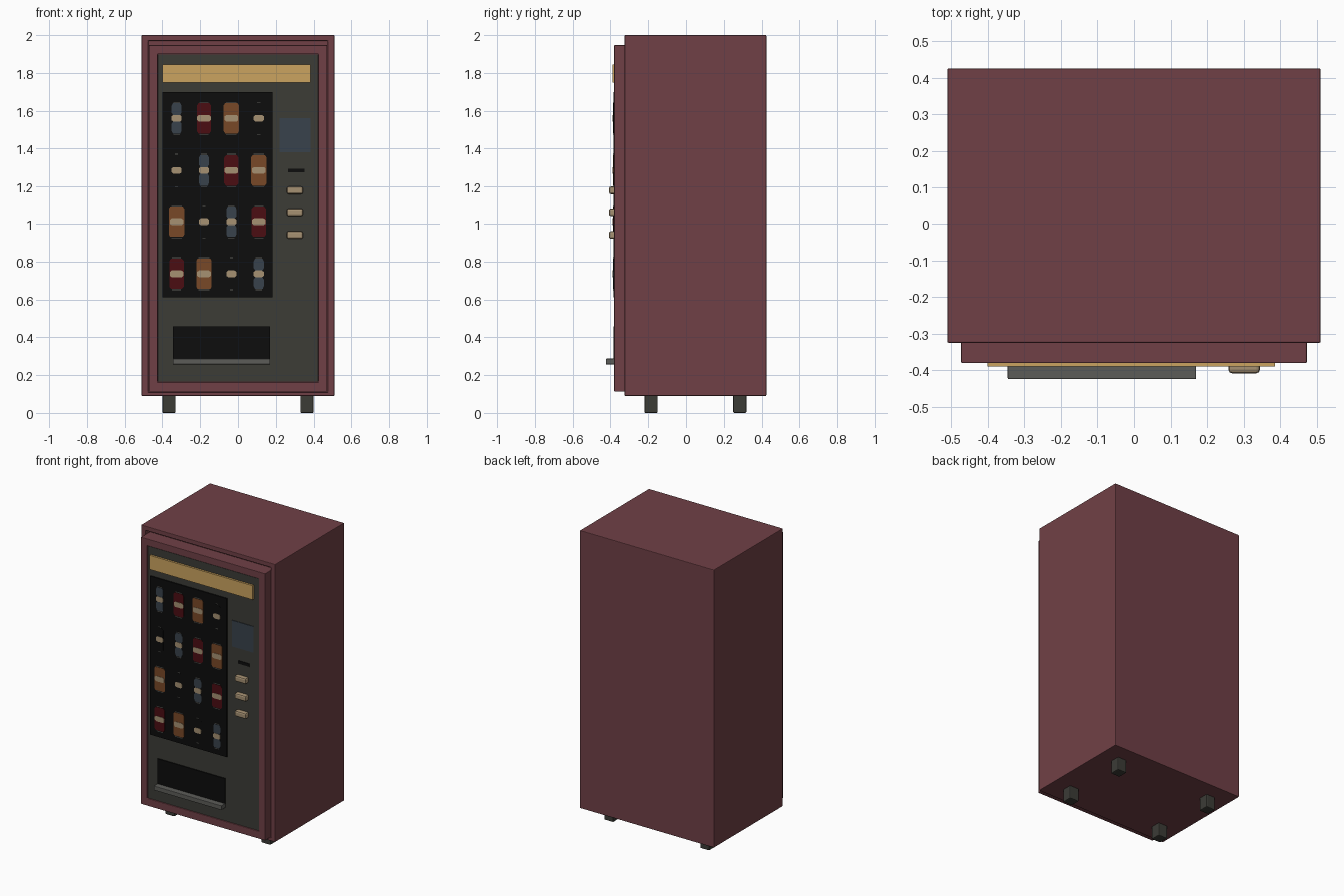
import bpy, bmesh

cube = bpy.data.objects.get("Cube")
if cube:
    bpy.data.objects.remove(cube, do_unlink=True)


def material(name, r, g, b):
    m = bpy.data.materials.new(name)
    m.use_nodes = True
    m.diffuse_color = (r, g, b, 1)
    m.node_tree.nodes["Principled BSDF"].inputs["Base Color"].default_value = (r, g, b, 1)
    return m


maroon = material("maroon paint", 0.163, 0.051, 0.061)
charcoal = material("charcoal", 0.045, 0.045, 0.037)
gold = material("gold", 0.6, 0.37, 0.115)
black = material("black", 0.004, 0.004, 0.004)
blue = material("slate blue", 0.04, 0.054, 0.072)
red = material("dark red", 0.07, 0.004, 0.006)
orange = material("burnt orange", 0.19, 0.065, 0.02)
cream = material("cream", 0.38, 0.283, 0.17)
grey = material("grey metal", 0.107, 0.107, 0.098)


def finish(name, bm, mat, bevel=0):
    bmesh.ops.recalc_face_normals(bm, faces=bm.faces)
    mesh = bpy.data.meshes.new(name)
    bm.to_mesh(mesh)
    bm.free()
    mesh.materials.append(mat)
    ob = bpy.data.objects.new(name, mesh)
    bpy.context.collection.objects.link(ob)
    if bevel:
        mod = ob.modifiers.new("Bevel", "BEVEL")
        mod.width = bevel
        mod.segments = 2
    return ob


def box_mesh(x, y, z):
    """Box between the low and high limits on each axis."""
    bm = bmesh.new()
    bmesh.ops.create_cube(bm, size=1)
    for v in bm.verts:
        v.co = [lim[0] if c < 0 else lim[1] for c, lim in zip(v.co, (x, y, z))]
    return bm


def box(name, x, y, z, mat, bevel=0):
    return finish(name, box_mesh(x, y, z), mat, bevel)


def recessed_box(name, x, y, z, inner_x, inner_z, depth, mat, bevel):
    """Box whose front face has a rectangular recess."""
    bm = box_mesh(x, y, z)
    bm.normal_update()
    front = min(bm.faces, key=lambda f: f.calc_center_median().y)
    bmesh.ops.inset_region(bm, faces=[front], thickness=0.01)
    mid_z = sum(z) / 2
    for v in front.verts:
        v.co.x = inner_x[0] if v.co.x < 0 else inner_x[1]
        v.co.z = inner_z[0] if v.co.z < mid_z else inner_z[1]
    new = bmesh.ops.extrude_discrete_faces(bm, faces=[front])["faces"][0]
    for v in new.verts:
        v.co.y += depth
    return finish(name, bm, mat, bevel)


def plate(name, outline, x, z, y, mat):
    """Thin mirrored silhouette; outline lists (half width, height) upwards."""
    bm = bmesh.new()
    pts = [(w, h) for w, h in outline] + [(-w, h) for w, h in reversed(outline)]
    face = bm.faces.new([bm.verts.new((x + w, y[1], z + h)) for w, h in pts])
    ext = bmesh.ops.extrude_face_region(bm, geom=[face])["geom"]
    for v in ext:
        if isinstance(v, bmesh.types.BMVert):
            v.co.y = y[0]
    return finish(name, bm, mat)


# Cabinet, door and feet
recessed_box("cabinet", (-0.51, 0.51), (-0.325, 0.425), (0.09, 2.0),
             (-0.475, 0.475), (0.11, 1.97), 0.04, maroon, 0.004)
recessed_box("door", (-0.472, 0.472), (-0.38, -0.28), (0.112, 1.947),
             (-0.425, 0.425), (0.163, 1.9), 0.012, maroon, 0.003)
box("front_panel", (-0.423, 0.423), (-0.376, -0.36), (0.165, 1.898), charcoal)
for side, fx in (("right", -0.365), ("left", 0.365)):
    for end, fy in (("front", -0.185), ("back", 0.285)):
        box(f"{end}_{side}_foot", (fx - 0.035, fx + 0.035), (fy - 0.035, fy + 0.035),
            (0, 0.1), charcoal, 0.006)

# Sign and display window
box("header_sign", (-0.4, 0.385), (-0.39, -0.37), (1.748, 1.845), gold)
box("display_window", (-0.4, 0.183), (-0.385, -0.37), (0.61, 1.7), black)

# Control column
box("screen", (0.22, 0.383), (-0.38, -0.37), (1.38, 1.56), blue)
box("coin_slot", (0.265, 0.352), (-0.381, -0.37), (1.275, 1.295), black)
for i in range(3):
    bz = 1.18 - 0.12 * i
    box(f"button_{i + 1}", (0.258, 0.344), (-0.408, -0.37),
        (bz - 0.02, bz + 0.02), cream, 0.01)

# Pickup bay
box("pickup_bay", (-0.345, 0.17), (-0.384, -0.37), (0.285, 0.458), black)
box("pickup_lip", (-0.345, 0.17), (-0.424, -0.37), (0.257, 0.287), grey, 0.003)


# Products: each kind is a colour, half width and neck half width
kinds = [("bottle", blue, 0.027, 0.02), ("red_can", red, 0.038, 0.028),
         ("orange_can", orange, 0.041, 0.033), ("black_can", black, 0.027, 0.01)]
for row in range(4):
    for col in range(4):
        kind, mat, w, neck = kinds[(col - row) % 4]
        px, pz = -0.325 + 0.145 * col, 1.56 - 0.275 * row
        name = f"{kind}_{row + 1}_{col + 1}"
        outline = [(neck, -0.08), (w, -0.068), (w, 0.068), (neck, 0.08)]
        if kind == "bottle":
            outline = [(neck, -0.08), (w, -0.065), (w, -0.03), (neck, -0.02),
                       (neck, 0.02), (w, 0.03), (w, 0.065), (neck, 0.08)]
        plate(name, outline, px, pz, (-0.387, -0.384), mat)
        rim = neck * 0.85
        for end, h in (("base", -0.087), ("lid", 0.083)):
            plate(f"{name}_{end}", [(rim, h), (rim, h + 0.004)], px, pz,
                  (-0.387, -0.384), grey)
        lw = min(w, 0.036)
        plate(f"{name}_label", [(lw - 0.01, -0.018), (lw, -0.01), (lw, 0.01), (lw - 0.01, 0.018)],
              px, pz, (-0.389, -0.386), cream)
